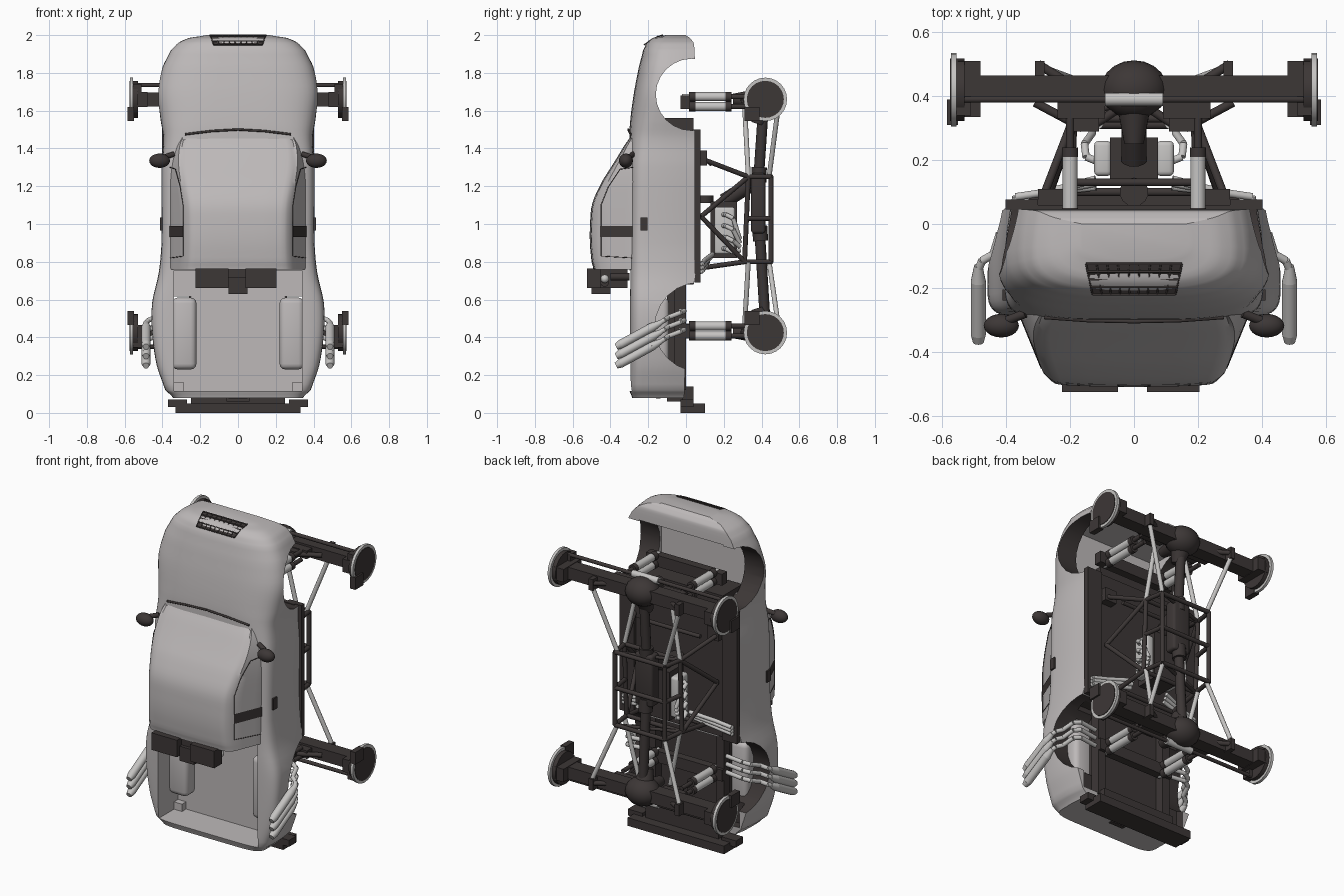
import bpy, bmesh, math
from mathutils import Vector, Matrix

if "Cube" in bpy.data.objects:
    bpy.data.objects.remove(bpy.data.objects["Cube"])

def material(name, c):
    m = bpy.data.materials.new(name)
    m.diffuse_color = (*c, 1)
    m.use_nodes = True
    m.node_tree.nodes["Principled BSDF"].inputs["Base Color"].default_value = m.diffuse_color
    return m

BODY = material("body_grey", (0.51, 0.485, 0.485))
METAL = material("bright_metal", (0.56, 0.55, 0.54))
DARK = material("dark_trim", (0.046, 0.038, 0.037))

def finish(name, bm, mat, smooth=35):
    bmesh.ops.recalc_face_normals(bm, faces=bm.faces[:])
    me = bpy.data.meshes.new(name)
    bm.to_mesh(me)
    bm.free()
    me.materials.append(mat)
    ob = bpy.data.objects.new(name, me)
    bpy.context.collection.objects.link(ob)
    if smooth:
        shade(ob, smooth)
    return ob

def shade(ob, deg=35):
    bpy.ops.object.select_all(action='DESELECT')
    ob.select_set(True)
    bpy.context.view_layer.objects.active = ob
    bpy.ops.object.shade_smooth_by_angle(angle=math.radians(deg))

def part(name, mat, boxes=(), tubes=(), balls=(), mirror=False, bevel=0):
    """boxes: (x0,x1,y0,y1,z0,z1); tubes: (p,q,r[,r2]); balls: (centre,radii)."""
    bm = bmesh.new()
    for x0, x1, y0, y1, z0, z1 in boxes:
        M = Matrix.Translation(((x0+x1)/2, (y0+y1)/2, (z0+z1)/2)) @ Matrix.Diagonal((x1-x0, y1-y0, z1-z0, 1))
        bmesh.ops.create_cube(bm, size=1, matrix=M)
    if bevel:
        bmesh.ops.bevel(bm, geom=bm.edges[:], offset=bevel, segments=3, profile=0.5, affect='EDGES')
    for t in tubes:
        p, q, r = Vector(t[0]), Vector(t[1]), t[2]
        d = q - p
        M = Matrix.Translation((p+q)/2) @ d.to_track_quat('Z', 'Y').to_matrix().to_4x4()
        bmesh.ops.create_cone(bm, cap_ends=True, segments=24 if r > .05 else 14, radius1=r,
                              radius2=t[3] if len(t) > 3 else r, depth=d.length, matrix=M)
    for c, rad in balls:
        bmesh.ops.create_uvsphere(bm, u_segments=20, v_segments=12, radius=1,
                                  matrix=Matrix.Translation(c) @ Matrix.Diagonal((*rad, 1)))
    if mirror:
        dup = bmesh.ops.duplicate(bm, geom=bm.verts[:]+bm.edges[:]+bm.faces[:])["geom"]
        bmesh.ops.scale(bm, vec=(-1, 1, 1), verts=[v for v in dup if isinstance(v, bmesh.types.BMVert)])
    return finish(name, bm, mat)

def path(pts, r):
    return [(a, b, r) for a, b in zip(pts, pts[1:])]

def smooth_stations(st, n=4):
    out = []
    for i in range(len(st)-1):
        p = [st[max(0, min(len(st)-1, i+k))] for k in (-1, 0, 1, 2)]
        for j in range(n):
            t = j/n
            out.append([b + (c-b)*t if k == 0 else 0.5*(2*b+(c-a)*t+(2*a-5*b+4*c-d)*t*t+(3*b-a-3*c+d)*t**3)
                        for k, (a, b, c, d) in enumerate(zip(*p))])
    return out + [list(st[-1])]

def loft(name, rings, mat):
    """Skin half sections (bottom to top centre), mirrored, capped at both ends."""
    bm = bmesh.new()
    rows = []
    for z, half in rings:
        full = half + [(-x, y) for x, y in half[-2::-1]]
        rows.append([bm.verts.new((x, y, z)) for x, y in full])
    n = len(rows[0])
    for a, b in zip(rows, rows[1:]):
        for i in range(n):
            bm.faces.new((a[i], a[(i+1) % n], b[(i+1) % n], b[i]))
    bm.faces.new(rows[0])
    bm.faces.new(rows[-1])
    return finish(name, bm, mat, 0)

def cut(ob, cutter):
    cutter.hide_render = True
    m = ob.modifiers.new("cut", 'BOOLEAN')
    m.operation, m.solver, m.object = 'DIFFERENCE', 'EXACT', cutter
    m.material_mode = 'TRANSFER'
    bpy.context.view_layer.objects.active = ob
    bpy.ops.object.modifier_apply(modifier=m.name)
    bpy.data.objects.remove(cutter)

# ---- lower body shell: z, half width, top y, bottom y, squareness
stations = [(.08, .345, -.285, -.01, 7), (.12, .385, -.30, -.008, 7), (.25, .43, -.30, -.005, 7),
            (.42, .455, -.30, 0, 7), (.58, .455, -.30, .02, 7), (.74, .42, -.30, .05, 7),
            (.90, .405, -.30, .05, 7), (1.3, .405, -.30, .05, 6), (1.45, .395, -.30, .05, 4.5),
            (1.55, .41, -.295, .05, 3.6), (1.7, .427, -.275, .05, 3.2), (1.83, .40, -.25, .048, 3),
            (1.92, .355, -.227, .045, 3), (1.96, .315, -.207, .04, 3), (1.985, .26, -.175, .02, 3),
            (2.0, .17, -.11, 0, 3)]
rings = []
for z, w, yt, yb, n in smooth_stations(stations):
    ym = yt + .55*(yb-yt)
    half = [(.955*w, yb), (.985*w, (yb+ym)/2)]
    for k in range(13):
        a = k/12*math.pi/2
        half.append((w*max(0, math.cos(a))**(2/n), ym + (yt-ym)*math.sin(a)**(2/n)))
    rings.append((z, half))
body = loft("body_shell", rings, BODY)
cut(body, part("bed_cutter", BODY, [(-.34, .34, -.6, -.10, .115, .755)]))
cut(body, part("rear_bay_cutter", DARK, [(-.36, .36, -.06, .3, .13, .68)]))
cut(body, part("front_arch_cutter", DARK, tubes=[((-.6, .03, 1.685), (.6, .03, 1.685), .19)]))
for s in (-1, 1):
    cut(body, part("rear_arch_cutter", DARK, tubes=[((s*.25, .07, .455), (s*.6, .07, .455), .235)]))
cut(body, part("front_bay_cutter", BODY, [(-.29, .29, -.175, .3, 1.53, 1.88)]))
shade(body, 32)

# ---- cabin: z, base half width, roof y
rings = []
for z, wb, yt in smooth_stations([(.76, .372, -.485), (.80, .372, -.495), (.9, .372, -.504), (1.0, .372, -.503),
                                  (1.11, .372, -.491), (1.225, .37, -.44), (1.32, .36, -.38),
                                  (1.41, .335, -.325), (1.50, .29, -.27)]):
    wt = wb - .41*(-yt-.25)
    half = [(wb, -.2), (wb, -.25)]
    half += [(wb+(wt-wb)*t, -.25+(yt+.25)*t) for t in (.3, .6, .85)]
    half += [(wt-.008, yt+.014), (wt-.022, yt+.005), (wt-.045, yt+.001), (wt*.5, yt-.003), (0, yt-.005)]
    rings.append((z, half))
shade(loft("cabin", rings, BODY), 32)

# ---- cabin details
side = lambda y, z, o=0: (.36-.41*(-y-.28)+o, y, z)
part("window_outline", DARK, tubes=path([side(-.28, .82), side(-.45, .83), side(-.45, 1.10), side(-.41, 1.2),
     side(-.35, 1.29), side(-.28, 1.30)], .002), mirror=True)
bm = bmesh.new()
for s in (1, -1):
    vs = [bm.verts.new((s*x, y, z)) for x, y, z in
          [side(-.28, .93, .003), side(-.455, .93, .003), side(-.455, .99, .003), side(-.28, .99, .003)]]
    bm.faces.new(vs)
finish("window_stripe", bm, DARK, 0)
part("door_handle", DARK, [(.395, .412, -.24, -.205, .965, 1.035)], mirror=True)
part("wiper_cowl", DARK, tubes=path([(-.28, -.292, 1.475), (-.14, -.302, 1.492), (0, -.305, 1.5),
     (.14, -.302, 1.492), (.28, -.292, 1.475)], .006))
part("side_mirror", DARK, tubes=[((.34, -.28, 1.37), (.42, -.31, 1.345), .014)],
     balls=[((.415, -.318, 1.335), (.055, .037, .038))], mirror=True)
part("tail_slot", DARK, [(-.05, .05, -.16, -.135, .075, .082)])

# ---- nose grille
bm = bmesh.new()
g = lambda u, v: (u*(.15-.02*v), -.125-.095*v, 2.0-.05*v**1.4)
grid = [[bm.verts.new(g(u, v/4)) for u in (-1, 1)] for v in range(5)]
for a, b in zip(grid, grid[1:]):
    bm.faces.new((a[0], a[1], b[1], b[0]))
finish("grille_plate", bm, DARK, 0)
bars = [(g(-1, v/4), g(1, v/4), .004) for v in range(5)]
for i in range(10):
    bars += path([g(-1+i*2/9, v/4) for v in range(5)], .003)
part("grille_bars", DARK, tubes=bars)

# ---- bed
part("bed_wheel_tub", BODY, [(.22, .35, -.19, -.09, .23, .61)], mirror=True, bevel=.03)
part("bed_corner_block", BODY, [(.285, .345, -.14, -.09, .11, .16)], mirror=True)

# ---- blower unit behind the cab
part("rear_intake", DARK, [(-.225, -.05, -.525, -.45, .66, .765), (.04, .205, -.525, -.45, .66, .765),
     (-.10, .10, -.48, -.31, .66, .76), (-.05, .05, -.50, -.40, .63, .72)],
     tubes=[((-.17, -.43, .69), (.17, -.43, .69), .022), ((-.13, -.40, .72), (-.13, -.30, .72), .02),
            ((.13, -.40, .72), (.13, -.30, .72), .02)])
part("intake_ball", METAL, balls=[((.18, -.43, .71), (.022, .022, .022))], mirror=True)

# ---- underbody
part("floor_panel", DARK, [(-.36, .36, .035, .06, .70, 1.5)])
part("rocker_rail", DARK, [(.30, .402, .045, .077, .69, 1.5), (.22, .30, .05, .11, 1.31, 1.39)], mirror=True)
part("rear_bay_rail", DARK, [(.21, .26, -.06, .0, .12, .75)], mirror=True)
part("bay_crossmember", DARK, [(-.26, .26, -.03, .02, .40, .47), (-.26, .26, -.03, .02, 1.61, 1.68)])
part("firewall", DARK, [(-.28, .28, -.15, .04, 1.49, 1.56)])
part("rear_bumper", DARK, [(-.33, .33, -.03, .10, 0, .05), (-.25, .25, -.02, .04, .05, .14),
     (-.06, .06, -.10, 0, .06, .09)])
part("bumper_end", DARK, [(.27, .37, -.03, .04, .03, .07)], mirror=True)

# ---- tube frame
A, B, C, D = (.29, .07, 1.35), (.19, .33, 1.25), (.17, .45, 1.25), (.17, .45, .80)
E, F, G, H = (.19, .31, .80), (.20, .10, .77), (.27, .08, 1.04), (.17, .45, 1.03)
links = [(A, B), (B, C), (C, D), (B, E), (D, E), (E, F), (G, B), (G, E), (H, (.19, .32, 1.03))]
part("tube_frame", DARK, tubes=[(p, q, .013) for p, q in links], mirror=True)
flip = lambda p: (-p[0], p[1], p[2])
part("frame_crossbars", DARK, tubes=[(p, flip(p), .013) for p in (B, C, D, E, F, H)]
     + [(C, flip(B), .01), (D, flip(E), .01), ((-.19, .13, 1.32), (.19, .13, 1.32), .012)])

# ---- engine, gearbox, shafts
part("engine_block", DARK, [(-.075, .075, .13, .27, .82, 1.12)],
     tubes=[((0, .10, 1.11), (0, .10, 1.15), .045), ((0, .2, 1.12), (0, .36, 1.22), .04)])
part("cylinder_head", METAL, [(.07, .125, .15, .26, .84, 1.09)], mirror=True, bevel=.015)
head = []
for i in range(4):
    z = .87 + i*.06
    head += path([(.10, .19, z), (.15, .21, z), (.155, .25, z-.02), (.13, .285, .86+.02*i)], .012)
part("exhaust_header", METAL, tubes=head, mirror=True)
part("transfer_case", DARK, [(-.06, .06, .345, .42, .95, 1.27)], bevel=.015)
part("driveshaft", DARK, tubes=[((0, .385, 1.25), (0, .41, 1.62), .028), ((0, .39, .96), (0, .42, .47), .028),
     ((0, .385, 1.22), (0, .388, 1.30), .04), ((0, .39, .99), (0, .395, .91), .04)])

# ---- side exhausts
thin, fat = [], []
for i in range(3):
    o = -.05*i
    thin += path([(.12, .14-.012*i, .84+o*.4), (.27, .10, .81+o*.4), (.37, .085, .79+o*.4), (.375, .03, .77+o*.4)], .012)
    thin += path([(.24, -.03, .54+o), (.38, -.01, .54+o), (.42, -.03, .53+o), (.44, -.095, .505+o),
                  (.475, -.115, .49+o), (.49, -.15, .47+o)], .013)
    fat += [((.487, -.13, .48+o), (.487, -.18, .453+o), .013, .024),
            ((.487, -.18, .453+o), (.487, -.345, .363+o), .024), ((.487, -.345, .363+o), (.487, -.37, .35+o), .024, .017)]
part("exhaust_pipe", METAL, tubes=thin, mirror=True)
part("exhaust_muffler", METAL, tubes=fat, mirror=True)

# ---- axles, brakes, suspension (front s=1, rear s=-1)
for label, z0, s, zf in (("front", 1.66, 1, 1.25), ("rear", .425, -1, .80)):
    zz = lambda a, b: (min(z0+s*a, z0+s*b), max(z0+s*a, z0+s*b))
    part(label+"_axle", DARK, [(-.53, .53, .38, .465, z0-.037, z0+.037)],
         tubes=[((0, .42, z0), (0, .38, z0-s*.13), .07, .035), ((0, .38, z0), (0, .25, z0), .055, .03)],
         balls=[((0, .42, z0), (.105, .092, .085))])
    part(label+"_axle_bracket", DARK, [(.28, .31, .45, .51, z0-.04, z0+.03), (.09, .24, .33, .39, z0-.025, z0+.025),
         (.11, .19, .29, .34, z0-.02, z0+.02)],
         tubes=[((.31, .38, z0), (.16, .30, z0), .014), ((.02, .38, z0), (.14, .30, z0), .014),
                ((.22, .45, z0), (.30, .50, z0), .014)], mirror=True)
    part(label+"_knuckle", DARK, [(.48, .55, .335, .51, z0-.04, z0+.04),
         (.55, .585, .31, .39, *zz(-.115, -.04)), (.51, .56, .34, .40, *zz(.04, .08))], mirror=True)
    part(label+"_brake_disc", METAL, tubes=[((.555, .42, z0), (.572, .42, z0), .115)], mirror=True)
    part(label+"_hub", DARK, tubes=[((.53, .42, z0), (.575, .42, z0), .098)], mirror=True)
    part(label+"_tie_rod", DARK, tubes=[((-.53, .39, z0+s*.075), (.53, .39, z0+s*.075), .011)])
    part(label+"_steering_ram", METAL, tubes=[((-.09, .39, z0+s*.075), (.09, .39, z0+s*.075), .021)])
    part(label+"_link_arm", METAL, tubes=[((.16, .44, zf), (.295, .49, z0-s*.03), .013),
         ((.19, .33, zf), (.11, .31, z0-s*.03), .013)], mirror=True)
    for dz in (-.026, .026):
        z = z0 + dz - (.012 if s > 0 else -.009)
        part(label+"_shock_body", METAL, tubes=[((.2, .045, z), (.2, .215, z), .024),
             ((.2, -.02, z), (.2, .02, z), .014)], mirror=True)
        part(label+"_shock_cap", DARK, tubes=[((.2, .015, z), (.2, .05, z), .026), ((.2, .21, z), (.2, .24, z), .026),
             ((.2, .24, z), (.2, .33, z), .013)], mirror=True)
